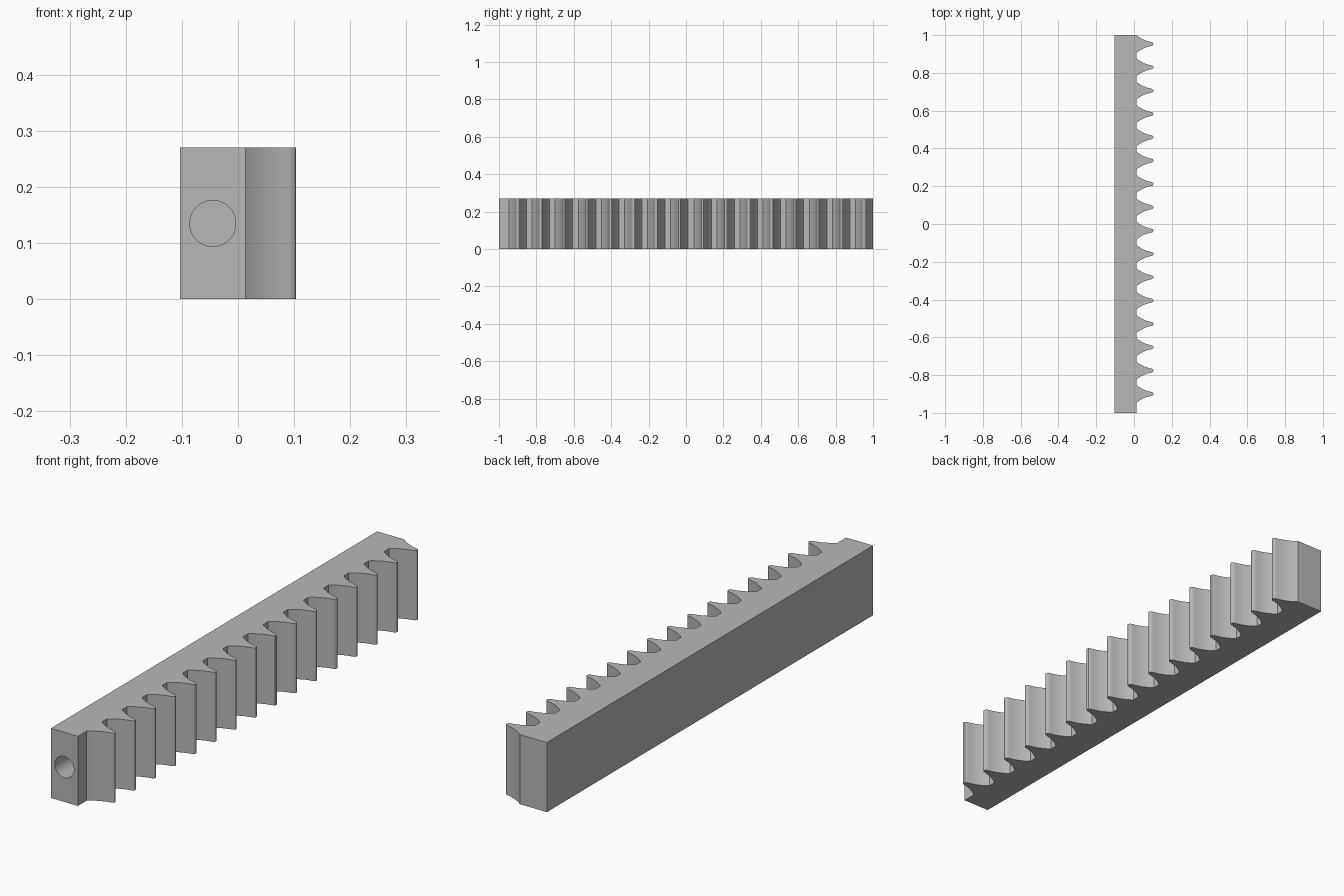
import bpy, bmesh, math

if "Cube" in bpy.data.objects:
    bpy.data.objects.remove(bpy.data.objects["Cube"])

HEIGHT = 0.27
BACK_X, ROOT_X = -0.103, 0.013
TEETH, PITCH, FIRST_Y = 16, 0.1235, -0.8995
# half tooth outline: (x, half width), from root to rounded tip
HALF = [(0.013, 0.047), (0.025, 0.0378), (0.038, 0.0298), (0.052, 0.0228),
        (0.066, 0.0172), (0.080, 0.0130), (0.092, 0.0105),
        (0.098, 0.0085), (0.1015, 0.0052), (0.103, 0.0)]

steel = bpy.data.materials.new("grey_steel")
steel.diffuse_color = (0.48, 0.48, 0.48, 1)
steel.use_nodes = True
steel.node_tree.nodes["Principled BSDF"].inputs["Base Color"].default_value = steel.diffuse_color

# rack outline: straight back, toothed front
outline = [(BACK_X, 1.0), (BACK_X, -1.0), (ROOT_X, -1.0)]
for i in range(TEETH):
    c = FIRST_Y + i * PITCH
    outline += [(x, c - w) for x, w in HALF]
    outline += [(x, c + w) for x, w in reversed(HALF[:-1])]
outline[-1] = (ROOT_X, 1.0)

# extrude the outline upwards
bm = bmesh.new()
base = bm.faces.new([bm.verts.new((x, y, 0)) for x, y in outline])
top = bmesh.ops.extrude_face_region(bm, geom=[base])["geom"]
bmesh.ops.translate(bm, vec=(0, 0, HEIGHT),
                    verts=[v for v in top if isinstance(v, bmesh.types.BMVert)])
bmesh.ops.recalc_face_normals(bm, faces=bm.faces)
mesh = bpy.data.meshes.new("toothed_rack")
bm.to_mesh(mesh)
bm.free()
mesh.materials.append(steel)
rack = bpy.data.objects.new("toothed_rack", mesh)
bpy.context.collection.objects.link(rack)

# blind mounting hole in the front end
DEPTH = 0.25
bpy.ops.mesh.primitive_cylinder_add(
    vertices=48, radius=0.041, depth=DEPTH + 0.1,
    location=(-0.045, -1.0 + (DEPTH - 0.1) / 2, HEIGHT / 2),
    rotation=(math.pi / 2, 0, 0))
cutter = bpy.context.object
cutter.name = "hole_cutter"
cutter.hide_render = True
cutter.data.materials.append(steel)

cut = rack.modifiers.new("mounting_hole", 'BOOLEAN')
cut.operation = 'DIFFERENCE'
cut.solver = 'EXACT'
cut.object = cutter
bpy.ops.object.select_all(action='DESELECT')
rack.select_set(True)
bpy.context.view_layer.objects.active = rack
bpy.ops.object.modifier_apply(modifier=cut.name)
bpy.data.objects.remove(cutter)

# smooth flanks and bore, crisp edges
bpy.ops.object.shade_smooth_by_angle(angle=math.radians(30))
